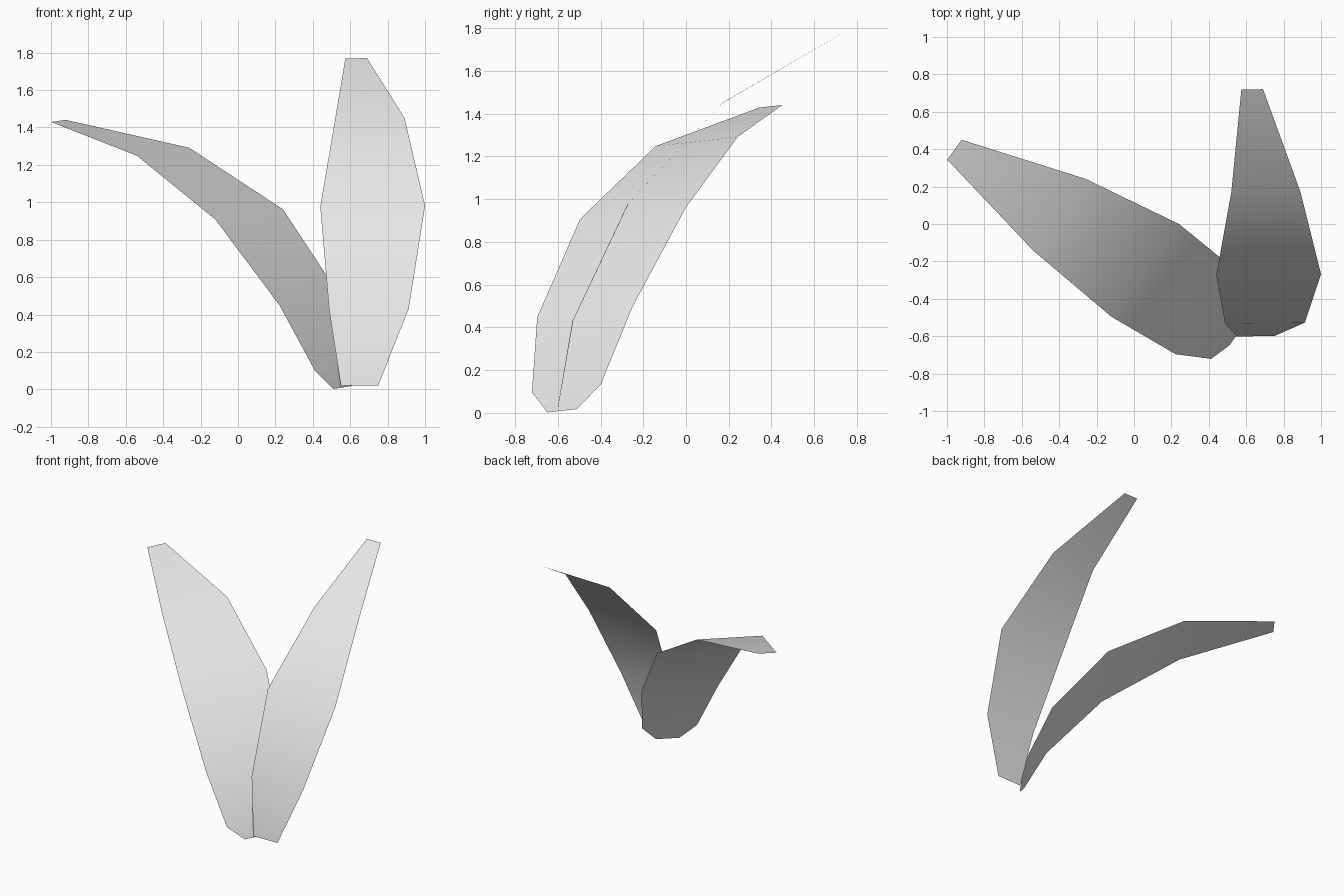
import bpy
from mathutils import Vector

cube = bpy.data.objects.get("Cube")
if cube:
    bpy.data.objects.remove(cube, do_unlink=True)

# Single pale grey colour
grey = bpy.data.materials.new("pale grey")
grey.use_nodes = True
colour = (0.8, 0.8, 0.8, 1)
grey.diffuse_color = colour
grey.node_tree.nodes["Principled BSDF"].inputs["Base Color"].default_value = colour


def leaf(name, across, rib):
    """Thin curved blade: rib holds (centre point, half width) rows from base to tip."""
    across = Vector(across).normalized()
    verts = []
    for centre, half in rib:
        verts += [Vector(centre) - across * half, Vector(centre) + across * half]
    faces = [(i, i + 1, i + 3, i + 2) for i in range(0, len(verts) - 2, 2)]
    mesh = bpy.data.meshes.new(name)
    mesh.from_pydata(verts, [], faces)
    mesh.materials.append(grey)
    mesh.shade_smooth()
    obj = bpy.data.objects.new(name, mesh)
    bpy.context.collection.objects.link(obj)
    return obj


# Upright leaf, arching backwards
leaf("upright_leaf", (1, 0.01, 0.01), [
    ((0.65, -0.60, 0.02), 0.10),
    ((0.70, -0.53, 0.43), 0.213),
    ((0.72, -0.27, 0.98), 0.28),
    ((0.705, 0.17, 1.45), 0.185),
    ((0.632, 0.72, 1.77), 0.058),
])

# Spreading leaf, arching towards the right and back
leaf("spreading_leaf", (0.585, 0.805, 0.09), [
    ((0.56, -0.58, 0.01), 0.085),
    ((0.53, -0.56, 0.115), 0.20),
    ((0.385, -0.473, 0.473), 0.277),
    ((0.06, -0.248, 0.935), 0.308),
    ((-0.40, 0.05, 1.27), 0.238),
    ((-0.96, 0.397, 1.435), 0.066),
])
